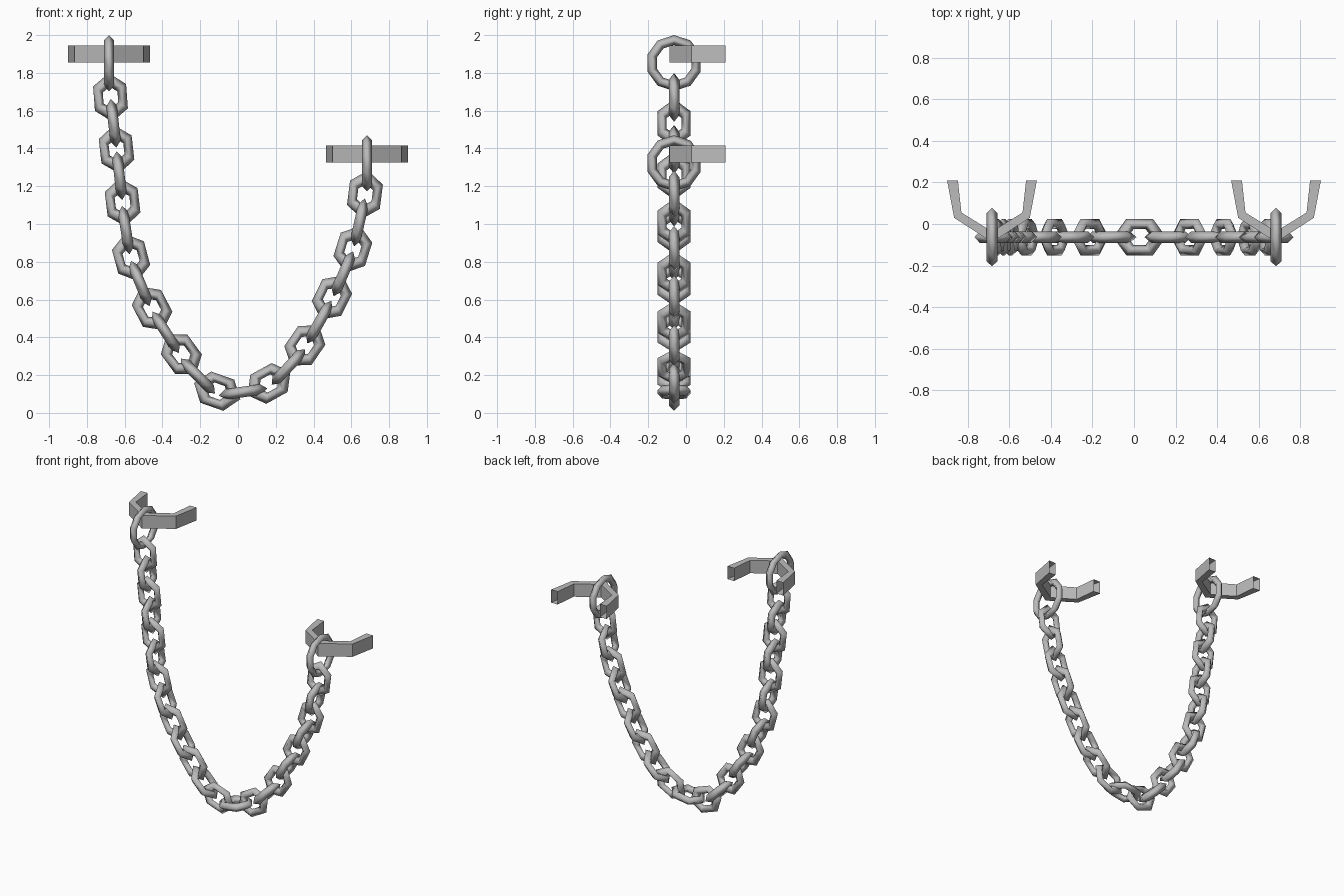
import bpy
import bmesh
from mathutils import Matrix, Vector

cube = bpy.data.objects.get("Cube")
if cube:
    bpy.data.objects.remove(cube, do_unlink=True)

CHAIN_Y = -0.063
RING_X = 0.683
FRONT = Vector((0, 1, 0))

steel = bpy.data.materials.new("grey_steel")
steel.use_nodes = True
colour = (0.5, 0.5, 0.5, 1)
steel.diffuse_color = colour
steel.node_tree.nodes["Principled BSDF"].inputs["Base Color"].default_value = colour


def loop(name, centre, along, normal, sides, outer, thick, stretch=1.0):
    """Closed loop of diamond-section bar, one corner pointing along its axis."""
    bpy.ops.mesh.primitive_torus_add(
        major_segments=sides, minor_segments=4,
        major_radius=outer - thick, minor_radius=thick)
    obj = bpy.context.object
    obj.name = name
    obj.data.transform(Matrix.Diagonal((stretch, 1, 1, 1)))
    along, normal = along.normalized(), normal.normalized()
    axes = Matrix((along, normal.cross(along), normal)).transposed()
    obj.matrix_world = Matrix.Translation(centre) @ axes.to_4x4()
    bpy.ops.object.shade_smooth()
    obj.data.materials.append(steel)


def bracket(name, x, z):
    """Open-ended hollow square bar bent around the ring."""
    # Half plan of the bar: (outer point, inner point), from tip to apex
    half = [((0.216, 0.21), (0.164, 0.21)),
            ((0.182, 0.03), (0.147, 0.055)),
            ((0, -0.088), (0, -0.036))]
    left = [[(-px, py) for px, py in pair] for pair in half]
    plan = left + half[-2::-1]
    low, high = z - 0.045, z + 0.045
    bm = bmesh.new()
    sections = []
    for (ox, oy), (ix, iy) in plan:
        corners = [(ox, oy, low), (ix, iy, low), (ix, iy, high), (ox, oy, high)]
        sections.append([bm.verts.new((x + cx, cy, cz)) for cx, cy, cz in corners])
    for a, b in zip(sections, sections[1:]):
        for i in range(4):
            j = (i + 1) % 4
            bm.faces.new((a[i], a[j], b[j], b[i]))
    bmesh.ops.recalc_face_normals(bm, faces=bm.faces)
    # The faces must look away from the hollow: the underside points down
    under = min(bm.faces, key=lambda f: f.calc_center_median().z)
    if under.normal.z > 0:
        bmesh.ops.reverse_faces(bm, faces=bm.faces)
    mesh = bpy.data.meshes.new(name)
    bm.to_mesh(mesh)
    bm.free()
    mesh.materials.append(steel)
    bpy.context.collection.objects.link(bpy.data.objects.new(name, mesh))


# Wall rings and brackets
ring_centres = []
for side, x, z in (("right", -RING_X, 1.852), ("left", RING_X, 1.322)):
    centre = Vector((x, CHAIN_Y, z))
    ring_centres.append(centre)
    loop(side + "_ring", centre, Vector((0, 0, 1)), Vector((1, 0, 0)), 10, 0.148, 0.026)
    bracket(side + "_bracket", x, z + 0.049)

# Centres of the links that lie flat to the front
flat = [(-0.675, 1.67), (-0.643, 1.395), (-0.611, 1.115), (-0.566, 0.823),
        (-0.455, 0.553), (-0.30, 0.31), (-0.11, 0.115), (0.164, 0.156),
        (0.354, 0.357), (0.497, 0.611), (0.608, 0.866), (0.672, 1.155)]
flat = [Vector((x, CHAIN_Y, z)) for x, z in flat]

# Crosswise links sit halfway along the smooth curve between them
guide = [2 * flat[0] - flat[1]] + flat + [2 * flat[-1] - flat[-2]]
path = [ring_centres[0]]
for i, centre in enumerate(flat):
    path.append(centre)
    if i < len(flat) - 1:
        p, q, r, s = guide[i:i + 4]
        path.append((9 * (q + r) - p - s) / 16)
path.append(ring_centres[1])

# Chain links, turned a quarter at each step
for i in range(1, len(path) - 1):
    along = (path[i + 1] - path[i - 1]).normalized()
    normal = FRONT if i % 2 else along.cross(FRONT)
    loop(f"chain_link_{i}", path[i], along, normal, 6, 0.101, 0.028, 1.28)
